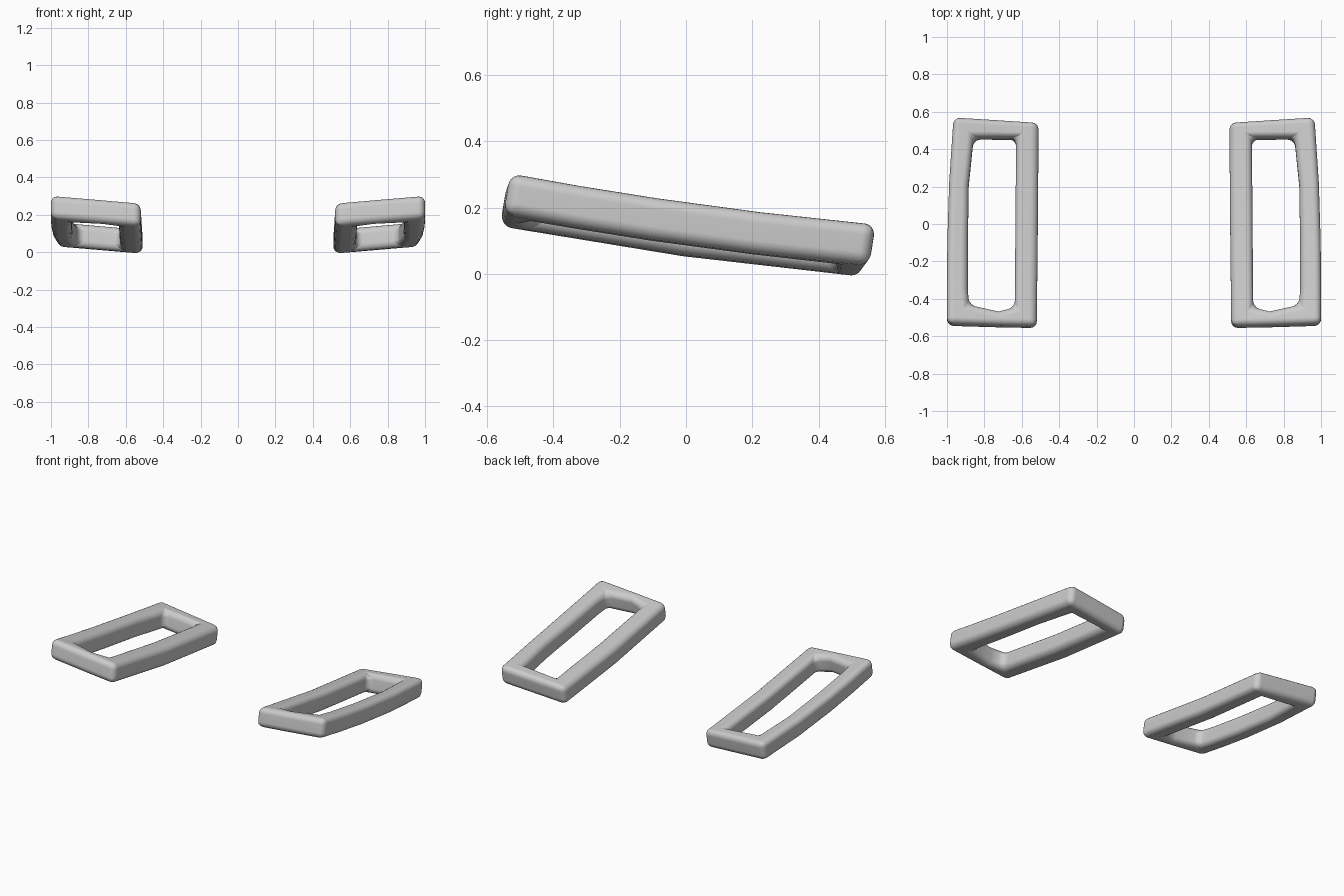
import bpy, bmesh

if "Cube" in bpy.data.objects:
    bpy.data.objects.remove(bpy.data.objects["Cube"])

# Plan of one loop: (outer x, outer y, inner x, inner y) at each station
STATIONS = [
    (0.520, -0.552, 0.637, -0.450),
    (0.730, -0.548, 0.725, -0.472),
    (1.000, -0.540, 0.882, -0.437),
    (1.000, -0.320, 0.888, -0.360),
    (0.998, -0.100, 0.888, -0.100),
    (0.988,  0.220, 0.884,  0.200),
    (0.965,  0.565, 0.858,  0.455),
    (0.730,  0.550, 0.730,  0.455),
    (0.510,  0.536, 0.630,  0.455),
    (0.514,  0.000, 0.634,  0.000),
]
HALF = 0.062


def mid_height(x, y):
    # Slopes down to the back, rises outward, sags slightly in the middle
    return 0.145 - 0.138 * y + 0.09 * (x - 0.75) + 0.012 * ((y / 0.5) ** 2 - 1)


def rectangular_loop(name, side):
    bm = bmesh.new()
    rings = []
    for ox, oy, ix, iy in STATIONS:
        ring = []
        for x, y, s in ((ox, oy, -1), (ox, oy, 1), (ix, iy, 1), (ix, iy, -1)):
            z = mid_height(x, y) + s * HALF
            ring.append(bm.verts.new((side * x, y + s * 0.010, z)))
        rings.append(ring)
    for a, b in zip(rings, rings[1:] + rings[:1]):
        for i in range(4):
            j = (i + 1) % 4
            bm.faces.new((a[i], b[i], b[j], a[j]))
    bmesh.ops.recalc_face_normals(bm, faces=bm.faces)
    mesh = bpy.data.meshes.new(name)
    bm.to_mesh(mesh)
    bm.free()
    mesh.shade_smooth()
    obj = bpy.data.objects.new(name, mesh)
    bpy.context.collection.objects.link(obj)

    # Soft rounded edges and corners
    bevel = obj.modifiers.new("round_edges", 'BEVEL')
    bevel.width = 0.036
    bevel.segments = 5
    bevel.limit_method = 'ANGLE'
    bevel.angle_limit = 0.7
    obj.modifiers.new("even_shading", 'WEIGHTED_NORMAL')


# Mirrored pair of loops
rectangular_loop("right_loop", 1)
rectangular_loop("left_loop", -1)
